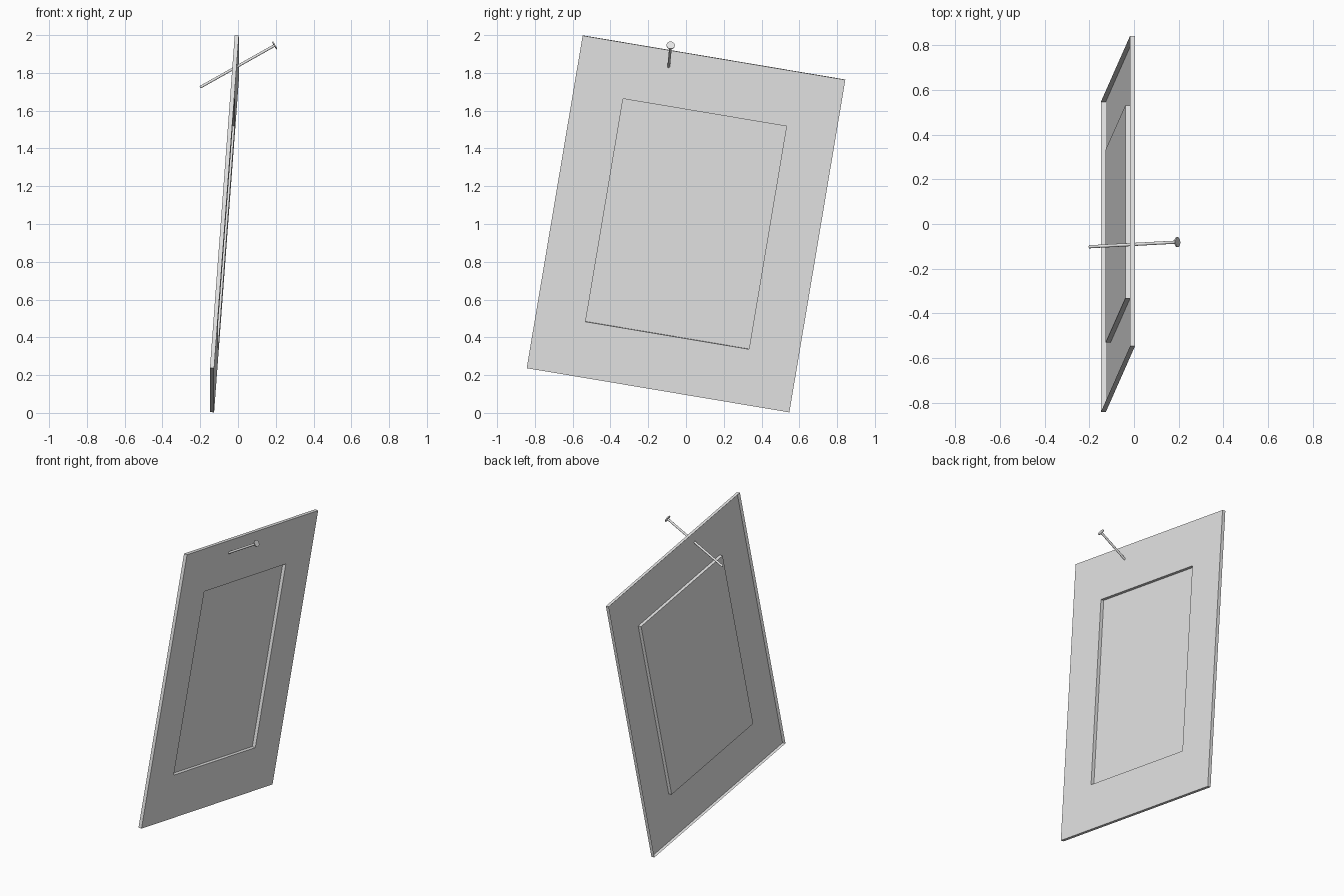
import bpy, bmesh, math
from mathutils import Vector, Matrix

cube = bpy.data.objects.get("Cube")
if cube:
    bpy.data.objects.remove(cube)

grey = bpy.data.materials.new("light_grey")
grey.use_nodes = True
grey.diffuse_color = (0.8, 0.8, 0.8, 1)
grey.node_tree.nodes["Principled BSDF"].inputs["Base Color"].default_value = (0.8, 0.8, 0.8, 1)


def add_object(name, bm):
    mesh = bpy.data.meshes.new(name)
    bm.to_mesh(mesh)
    bm.free()
    mesh.materials.append(grey)
    obj = bpy.data.objects.new(name, mesh)
    bpy.context.collection.objects.link(obj)
    return obj


# Picture frame: a thin pressed sheet with a folded rim and a sunken centre,
# facing +x, leaning slightly and hanging crooked
DEPTH = 0.022
OUTER = (1.41, 1.79)
INNER = (0.877, 1.2)


def rectangle(bm, size, x):
    corners = ((-0.5, -0.5), (0.5, -0.5), (0.5, 0.5), (-0.5, 0.5))
    return [bm.verts.new((x, size[0] * u, size[1] * v)) for u, v in corners]


bm = bmesh.new()
loops = [rectangle(bm, size, x) for size, x in
         ((OUTER, -DEPTH), (OUTER, 0), (INNER, 0), (INNER, -DEPTH))]
for a, b in zip(loops, loops[1:]):
    for i in range(4):
        j = (i + 1) % 4
        bm.faces.new((a[i], a[j], b[j], b[i]))
bm.faces.new(loops[-1])
frame = add_object("picture_frame", bm)
frame.matrix_world = (Matrix.Translation((-0.061, 0, 1.0))
                      @ Matrix.Rotation(math.radians(-9.55), 4, 'X')
                      @ Matrix.Rotation(math.radians(4.2), 4, 'Y'))

# Nail: a slanted shaft through the frame with a flat round head
tip = Vector((-0.2, -0.102, 1.724))
top = Vector((0.195, -0.081, 1.946))
axis = (top - tip).normalized()
turn = axis.to_track_quat('Z', 'Y').to_matrix().to_4x4()


def nail_part(name, start, end, radius):
    bm = bmesh.new()
    bmesh.ops.create_cone(bm, cap_ends=True, segments=24, radius1=radius,
                          radius2=radius, depth=(end - start).length)
    obj = add_object(name, bm)
    obj.matrix_world = Matrix.Translation((start + end) / 2) @ turn
    bpy.ops.object.select_all(action='DESELECT')
    obj.select_set(True)
    bpy.context.view_layer.objects.active = obj
    bpy.ops.object.shade_smooth_by_angle(angle=math.radians(35))


nail_part("nail_shaft", tip, top, 0.007)
nail_part("nail_head", top - axis * 0.004, top + axis * 0.002, 0.022)
